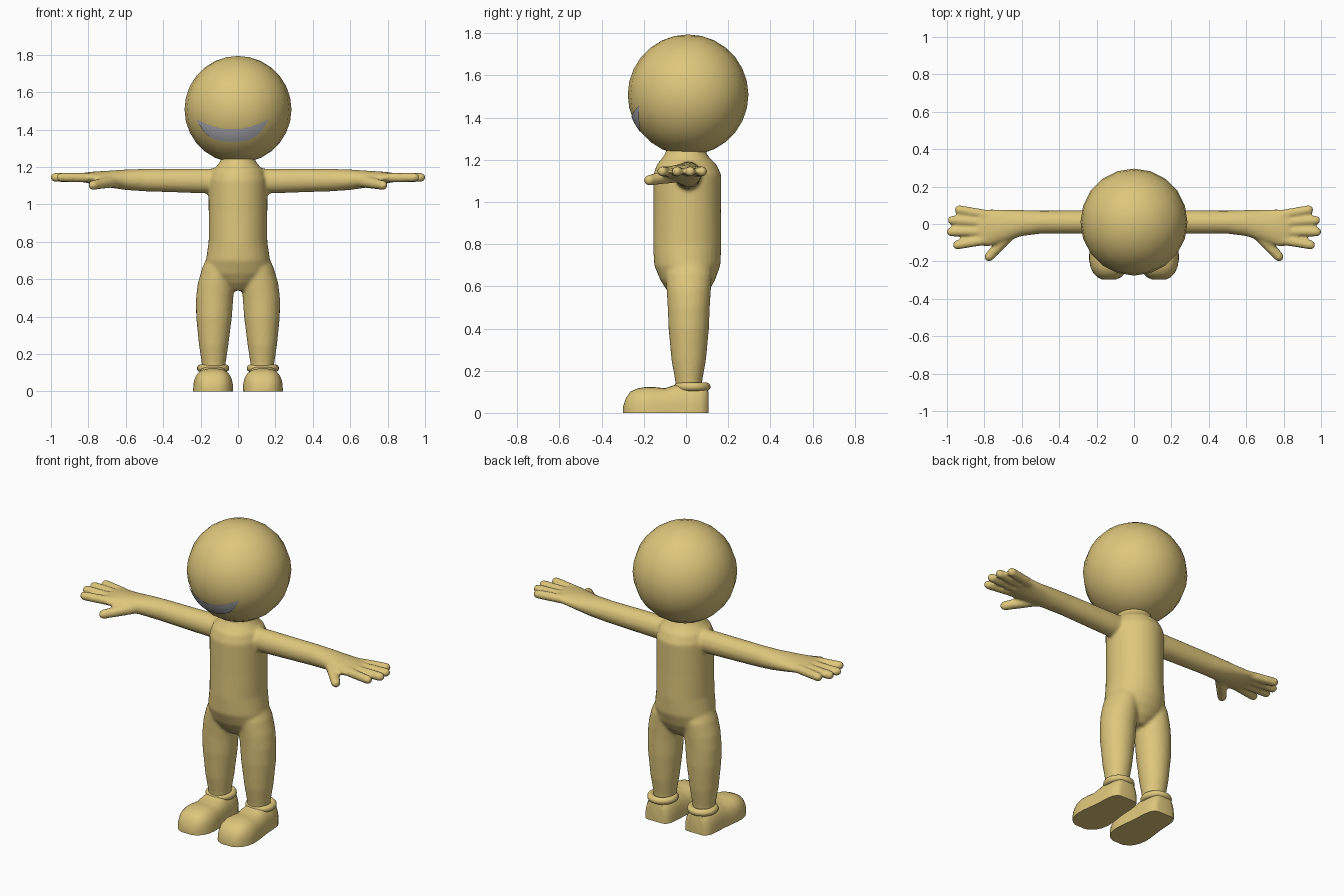
import bpy, bmesh, math
from mathutils import Vector

if "Cube" in bpy.data.objects:
    bpy.data.objects.remove(bpy.data.objects["Cube"])


def material(name, rgb):
    m = bpy.data.materials.new(name)
    m.diffuse_color = (*rgb, 1)
    m.use_nodes = True
    m.node_tree.nodes["Principled BSDF"].inputs["Base Color"].default_value = m.diffuse_color
    return m


SKIN = material("warm tan", (0.73, 0.57, 0.2))
TEETH = material("light grey", (0.45, 0.45, 0.49))


def finish(bm, name, mat, angle=180):
    bmesh.ops.recalc_face_normals(bm, faces=bm.faces)
    me = bpy.data.meshes.new(name)
    bm.to_mesh(me)
    bm.free()
    me.materials.append(mat)
    ob = bpy.data.objects.new(name, me)
    bpy.context.collection.objects.link(ob)
    bpy.ops.object.select_all(action='DESELECT')
    ob.select_set(True)
    bpy.context.view_layer.objects.active = ob
    bpy.ops.object.shade_smooth_by_angle(angle=math.radians(angle))
    return ob


def skin_rings(bm, rings):
    """Bridge a list of point rings into a closed tube."""
    loops = [[bm.verts.new(p) for p in r] for r in rings]
    n = len(loops[0])
    for a, b in zip(loops, loops[1:]):
        for i in range(n):
            j = (i + 1) % n
            bm.faces.new((a[i], a[j], b[j], b[i]))
    bm.faces.new(loops[0])
    bm.faces.new(loops[-1])


def loft(bm, stations, u, v, n=24):
    """Stations are (centre, radius along u, radius along v)."""
    u, v = Vector(u), Vector(v)
    skin_rings(bm, [[Vector(c) + u * (a * math.cos(2 * math.pi * i / n)) + v * (b * math.sin(2 * math.pi * i / n))
                     for i in range(n)] for c, a, b in stations])


def capsule(bm, p, q, r0, r1):
    p, q = Vector(p), Vector(q)
    d = (q - p).normalized()
    u = d.cross(Vector((0, 0, 1))).normalized()
    st = []
    for c, r, angs in ((p, r0, (-80, -50, -20, 0)), (q, r1, (0, 20, 50, 80))):
        for a in angs:
            a = math.radians(a)
            st.append((c + d * r * math.sin(a), r * math.cos(a), r * math.cos(a)))
    loft(bm, st, u, d.cross(u), 14)


# Body: torso, legs, arms and fingers fused into one smooth skin
bm = bmesh.new()
torso = [(1.29, .09, .09, 0), (1.235, .092, .095, 0), (1.205, .115, .115, 0), (1.18, .14, .14, .003),
         (1.13, .158, .161, .006), (.95, .157, .16, .006), (.8, .157, .162, .006), (.7, .172, .157, .006),
         (.63, .17, .13, .008), (.58, .12, .1, .01), (.54, .06, .06, .01)]
loft(bm, [((0, cy, z), a, b) for z, a, b, cy in torso], (1, 0, 0), (0, 1, 0), 32)
leg = [(.74, .075, .08, .09), (.66, .1, .092, .11), (.58, .116, .099, .105), (.5, .125, .1, .1),
       (.4, .128, .096, .096), (.25, .13, .079, .082), (.15, .13, .064, .064), (.08, .13, .06, .06)]
arm = [(.05, .01, 1.125, .062, .066), (.2, .01, 1.126, .063, .066), (.5, .01, 1.13, .062, .06),
       (.6, .005, 1.132, .07, .055), (.7, -.01, 1.136, .088, .044), (.78, -.02, 1.142, .1, .033),
       (.83, -.02, 1.144, .094, .025)]
fingers = [(-.085, .945, -.112), (-.04, .978, -.042), (.008, .972, .02), (.05, .935, .076)]
for s in (-1, 1):
    loft(bm, [((s * x, .013, z), a, b) for z, x, a, b in leg], (1, 0, 0), (0, 1, 0))
    loft(bm, [((s * x, y, z), a, b) for x, y, z, a, b in arm], (0, 1, 0), (0, 0, 1))
    for y0, x1, y1 in fingers:
        capsule(bm, (s * .79, y0, 1.143), (s * x1, y1, 1.145), .026, .025)
    capsule(bm, (s * .66, -.05, 1.125), (s * .775, -.175, 1.103), .034, .026)
body = finish(bm, "body", SKIN)
rm = body.modifiers.new("fuse", 'REMESH')
rm.mode = 'VOXEL'
rm.voxel_size = .009
rm.use_smooth_shade = True
sm = body.modifiers.new("soften", 'SMOOTH')
sm.factor = .5
sm.iterations = 6

# Head
HC, HR = Vector((0, .01, 1.508)), .286
bm = bmesh.new()
bmesh.ops.create_uvsphere(bm, u_segments=20, v_segments=14, radius=HR)
bmesh.ops.translate(bm, verts=bm.verts, vec=HC)
finish(bm, "head", SKIN)

# Grin: a crescent wrapped onto the front of the head
bm = bmesh.new()
cols = []
for i in range(25):
    t = -1 + i / 12
    hi, lo = 1.402 + .053 * t * t, 1.335 + .03 * t * t + .085 * t ** 4
    col = []
    for k in range(5):
        x, z = -.03 + .19 * t, lo + (hi - lo) * k / 4
        y = HC.y - math.sqrt((HR + .002) ** 2 - x * x - (z - HC.z) ** 2)
        col.append(bm.verts.new((x, y, z)))
    cols.append(col)
for a, b in zip(cols, cols[1:]):
    for k in range(4):
        bm.faces.new((a[k], b[k], b[k + 1], a[k + 1]))
finish(bm, "grin", TEETH)

# Shoes: D-shaped sections from heel to toe, with a padded collar
shoe = [(.106, .045, .1), (.1, .068, .122), (.07, .084, .13), (.02, .09, .132), (-.03, .092, .138),
        (-.06, .095, .13), (-.1, .1, .117), (-.15, .106, .122), (-.19, .107, .123), (-.23, .1, .116),
        (-.265, .083, .1), (-.285, .062, .07), (-.298, .035, .03)]
for s, side in ((-1, "right"), (1, "left")):
    bm = bmesh.new()
    rings = []
    for y, w, h in shoe:
        ring = []
        for i in range(17):
            c, d = math.cos(math.pi * i / 16), math.sin(math.pi * i / 16)
            ring.append((s * .133 + w * math.copysign(abs(c) ** .7, c), y, h * max(d, 0) ** .75))
        rings.append(ring)
    skin_rings(bm, rings)
    finish(bm, side + "_shoe", SKIN, 50)
    bm = bmesh.new()
    n = 12
    loft_rings = []
    for i in range(25):
        a = 2 * math.pi * i / 24
        loft_rings.append(((.066 + .02 * math.cos(a)), .124 + .02 * math.sin(a)))
    grid = [[bm.verts.new((s * .133 + r * math.cos(math.pi * j / n), .03 + r * math.sin(math.pi * j / n), z))
             for j in range(2 * n)] for r, z in loft_rings[:-1]]
    for i in range(24):
        p, q = grid[i], grid[(i + 1) % 24]
        for j in range(2 * n):
            k = (j + 1) % (2 * n)
            bm.faces.new((p[j], p[k], q[k], q[j]))
    finish(bm, side + "_shoe_collar", SKIN)
